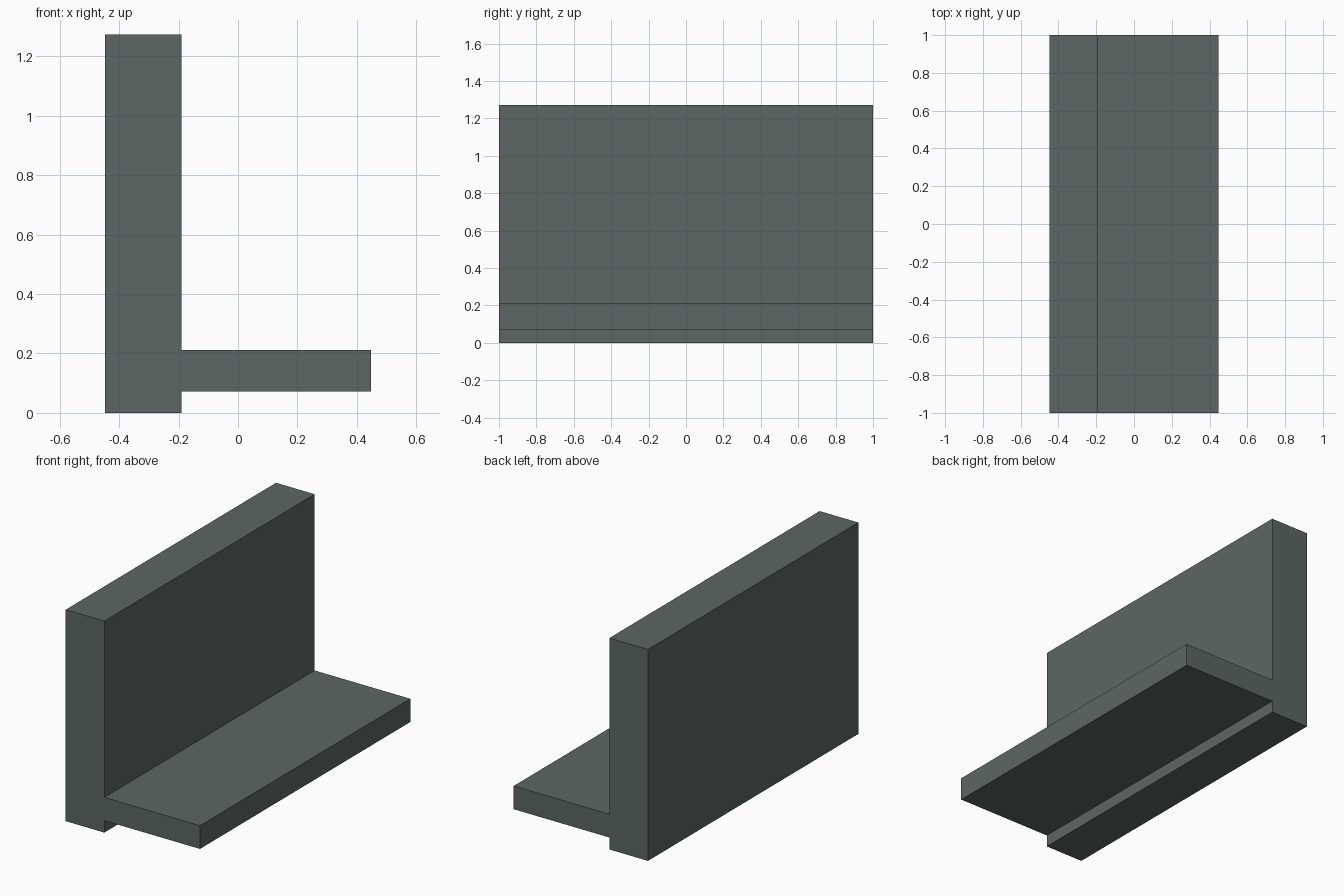
import bpy, bmesh

if "Cube" in bpy.data.objects:
    bpy.data.objects.remove(bpy.data.objects["Cube"])

# Single flat colour
grey = bpy.data.materials.new("dark_green_grey")
grey.diffuse_color = (0.109, 0.133, 0.122, 1.0)
grey.use_nodes = True
grey.node_tree.nodes["Principled BSDF"].inputs["Base Color"].default_value = grey.diffuse_color

# Side profile (x, z): upright wall with a ledge near its foot
L, W, R = -0.447, -0.19, 0.447
H, LEDGE_LOW, LEDGE_TOP = 1.273, 0.072, 0.212
profile = [(L, 0), (W, 0), (W, LEDGE_LOW), (R, LEDGE_LOW),
           (R, LEDGE_TOP), (W, LEDGE_TOP), (W, H), (L, H)]

# Extrude the profile along the full length
bm = bmesh.new()
face = bm.faces.new([bm.verts.new((x, -1, z)) for x, z in profile])
ext = bmesh.ops.extrude_face_region(bm, geom=[face], use_keep_orig=True)
bmesh.ops.translate(bm, vec=(0, 2, 0),
                    verts=[g for g in ext["geom"] if isinstance(g, bmesh.types.BMVert)])
bmesh.ops.recalc_face_normals(bm, faces=bm.faces)

mesh = bpy.data.meshes.new("angle_beam")
bm.to_mesh(mesh)
bm.free()
mesh.materials.append(grey)
bpy.context.collection.objects.link(bpy.data.objects.new("angle_beam", mesh))
